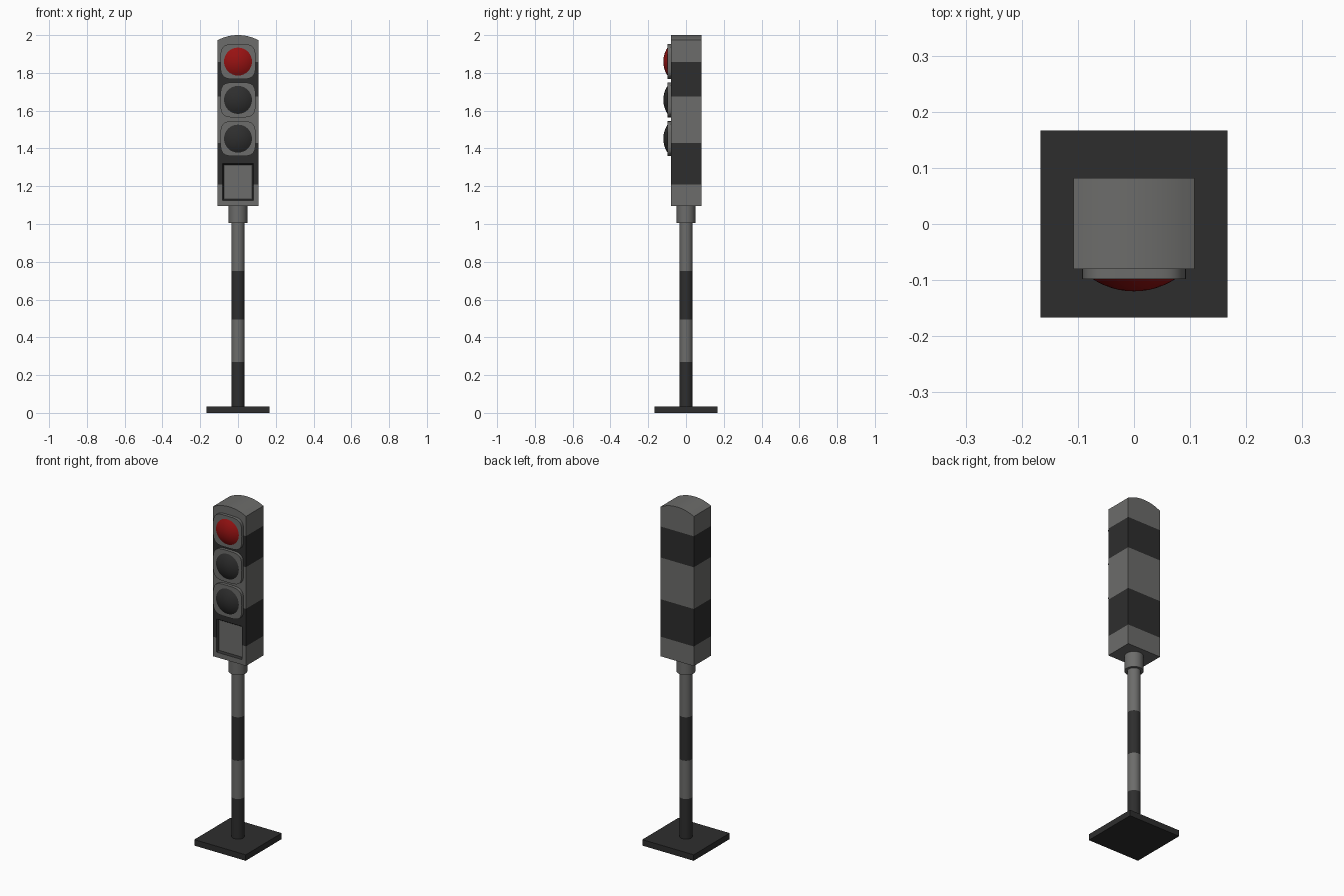
import bpy, bmesh, math
from mathutils import Vector

if "Cube" in bpy.data.objects:
    bpy.data.objects.remove(bpy.data.objects["Cube"])


def material(name, rgb):
    m = bpy.data.materials.new(name)
    m.diffuse_color = (*rgb, 1)
    m.use_nodes = True
    m.node_tree.nodes["Principled BSDF"].inputs["Base Color"].default_value = m.diffuse_color
    return m


GREY = material("light grey", (0.15, 0.15, 0.145))
DARK = material("dark grey", (0.027, 0.027, 0.027))
RED = material("red", (0.31, 0.006, 0.006))


def finish(name, bm, mats, smooth=True):
    bmesh.ops.recalc_face_normals(bm, faces=bm.faces[:])
    me = bpy.data.meshes.new(name)
    bm.to_mesh(me)
    bm.free()
    ob = bpy.data.objects.new(name, me)
    bpy.context.collection.objects.link(ob)
    for m in mats:
        me.materials.append(m)
    if smooth:
        bpy.context.view_layer.objects.active = ob
        bpy.ops.object.select_all(action='DESELECT')
        ob.select_set(True)
        bpy.ops.object.shade_smooth_by_angle(angle=math.radians(35))
    return ob


def extrude_profile(bm, pts, y0, y1):
    # xz outline extruded along y
    f = bm.faces.new([bm.verts.new((x, y0, z)) for x, z in pts])
    new = bmesh.ops.extrude_face_region(bm, geom=[f])["geom"]
    for v in new:
        if isinstance(v, bmesh.types.BMVert):
            v.co.y = y1


def cut(bm, co, no):
    bmesh.ops.bisect_plane(bm, geom=bm.verts[:] + bm.edges[:] + bm.faces[:],
                           plane_co=co, plane_no=no)


def stripe(bm, bands):
    # dark bands chosen by height
    for lo, hi in bands:
        cut(bm, (0, 0, lo), (0, 0, 1))
        cut(bm, (0, 0, hi), (0, 0, 1))
    for f in bm.faces:
        z = f.calc_center_median().z
        f.material_index = int(any(lo < z < hi for lo, hi in bands))


def cylinder(bm, r, z0, z1, n=32):
    res = bmesh.ops.create_cone(bm, cap_ends=True, segments=n, radius1=r, radius2=r, depth=z1 - z0)
    for v in res["verts"]:
        v.co.z += (z0 + z1) / 2


# base plate
bm = bmesh.new()
bmesh.ops.create_cube(bm, size=1)
for v in bm.verts:
    v.co = Vector((v.co.x * 0.334, v.co.y * 0.334, (v.co.z + 0.5) * 0.035))
finish("base_plate", bm, [DARK], False)

# striped pole
bm = bmesh.new()
cylinder(bm, 0.035, 0.03, 1.02)
stripe(bm, [(0.0, 0.27), (0.495, 0.75)])
finish("pole", bm, [GREY, DARK])

# collar below the housing
bm = bmesh.new()
cylinder(bm, 0.05, 1.005, 1.10)
finish("collar", bm, [GREY])

# housing with arched top, stripes and recessed panel
W, SIDE = 0.108, 1.973
H = 2.0 - SIDE
R = (W * W + H * H) / (2 * H)
A = math.asin(W / R)
arc = [(R * math.sin(a), 2.0 - R + R * math.cos(a))
       for a in (A - 2 * A * i / 16 for i in range(17))]
bm = bmesh.new()
extrude_profile(bm, [(-W, 1.095), (W, 1.095)] + arc, -0.08, 0.082)
bmesh.ops.recalc_face_normals(bm, faces=bm.faces[:])
for s in (-1, 1):
    cut(bm, (s * 0.083, 0, 0), (1, 0, 0))
for z in (1.125, 1.32):
    cut(bm, (0, 0, z), (0, 0, 1))
stripe(bm, [(1.21, 1.43), (1.675, 1.857)])
panel = []
for f in bm.faces:
    c = f.calc_center_median()
    if f.normal.y < -0.9 and abs(c.x) < 0.083 and 1.125 < c.z < 1.32:
        panel.append(f)
rim = bmesh.ops.inset_region(bm, faces=panel, thickness=0.008, depth=-0.012,
                             use_even_offset=True)["faces"]
for f in panel:
    f.material_index = 0
for f in rim:
    f.material_index = 1
finish("housing", bm, [GREY, DARK])

# three lamps: rounded square bezel and domed lens
for label, z, mat in (("top", 1.86, RED), ("middle", 1.657, DARK), ("bottom", 1.452, DARK)):
    bm = bmesh.new()
    pts = []
    for i in range(48):
        a = 2 * math.pi * i / 48
        c, s = math.cos(a), math.sin(a)
        pts.append((0.093 * math.copysign(abs(c) ** 0.5, c),
                    z + 0.093 * math.copysign(abs(s) ** 0.5, s)))
    extrude_profile(bm, pts, -0.078, -0.098)
    finish(label + "_bezel", bm, [GREY])

    bm = bmesh.new()
    r, h, n, rings = 0.074, 0.022, 32, 6
    rad = (r * r + h * h) / (2 * h)
    amax = math.asin(r / rad)
    prev = None
    for k in range(rings, 0, -1):
        a = amax * k / rings
        ring = [bm.verts.new((rad * math.sin(a) * math.cos(2 * math.pi * i / n),
                              -0.12 + rad * (1 - math.cos(a)),
                              z + rad * math.sin(a) * math.sin(2 * math.pi * i / n)))
                for i in range(n)]
        if prev:
            for i in range(n):
                j = (i + 1) % n
                bm.faces.new((prev[i], prev[j], ring[j], ring[i]))
        else:
            bm.faces.new(ring)
        prev = ring
    tip = bm.verts.new((0, -0.12, z))
    for i in range(n):
        bm.faces.new((prev[i], prev[(i + 1) % n], tip))
    finish(label + "_lens", bm, [mat])
